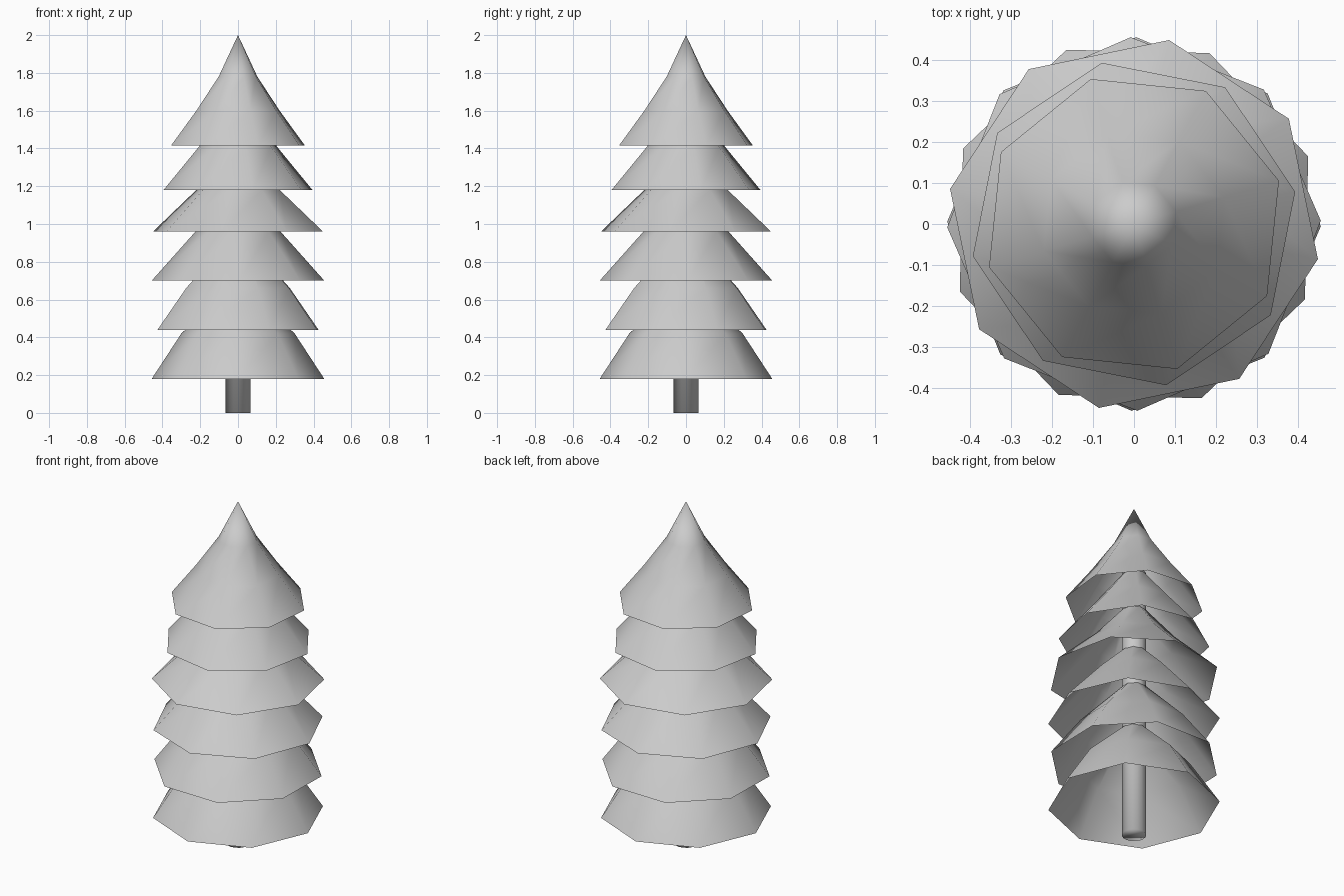
import bpy, bmesh
from math import radians, cos, sin, tau

if "Cube" in bpy.data.objects:
    bpy.data.objects.remove(bpy.data.objects["Cube"])


def loft(name, rings, sides, turn=0.0, cap=False):
    """Skin a stack of (radius, z) rings; radius 0 makes a tip."""
    bm = bmesh.new()
    loops = []
    for r, z in rings:
        if r == 0:
            loops.append([bm.verts.new((0, 0, z))])
        else:
            loops.append([bm.verts.new((r * cos(turn + tau * i / sides),
                                        r * sin(turn + tau * i / sides), z))
                          for i in range(sides)])
    for a, b in zip(loops, loops[1:]):
        for i in range(sides):
            j = (i + 1) % sides
            if len(b) == 1:
                bm.faces.new((a[i], a[j], b[0]))
            else:
                bm.faces.new((a[i], a[j], b[j], b[i]))
    if cap:
        bm.faces.new(loops[0][::-1])
    for f in bm.faces:
        f.smooth = True
    mesh = bpy.data.meshes.new(name)
    bm.to_mesh(mesh)
    bm.free()
    ob = bpy.data.objects.new(name, mesh)
    bpy.context.collection.objects.link(ob)
    return ob


# trunk running up inside the branches
loft("trunk", [(0.065, 0.0), (0.065, 1.6)], 16, cap=True)

# hollow eight-sided branch skirts, each turned differently
# (turn in degrees, rings from rim to trunk)
tiers = [
    (-0.7, [(0.457, 0.18), (0.30, 0.42), (0.066, 0.645)]),
    (21.2, [(0.457, 0.44), (0.295, 0.66), (0.066, 0.90)]),
    (1.0, [(0.457, 0.70), (0.225, 0.96), (0.066, 1.12)]),
    (-10.8, [(0.458, 0.96), (0.225, 1.18), (0.066, 1.37)]),
    (11.3, [(0.402, 1.18), (0.21, 1.41), (0.066, 1.59)]),
]
for n, (turn, rings) in enumerate(tiers, 1):
    loft(f"branch_tier_{n}", rings, 8, radians(turn))

# pointed crown
loft("crown", [(0.37, 1.415), (0.23, 1.60), (0.107, 1.78), (0, 2.0)], 8, radians(16.6))
